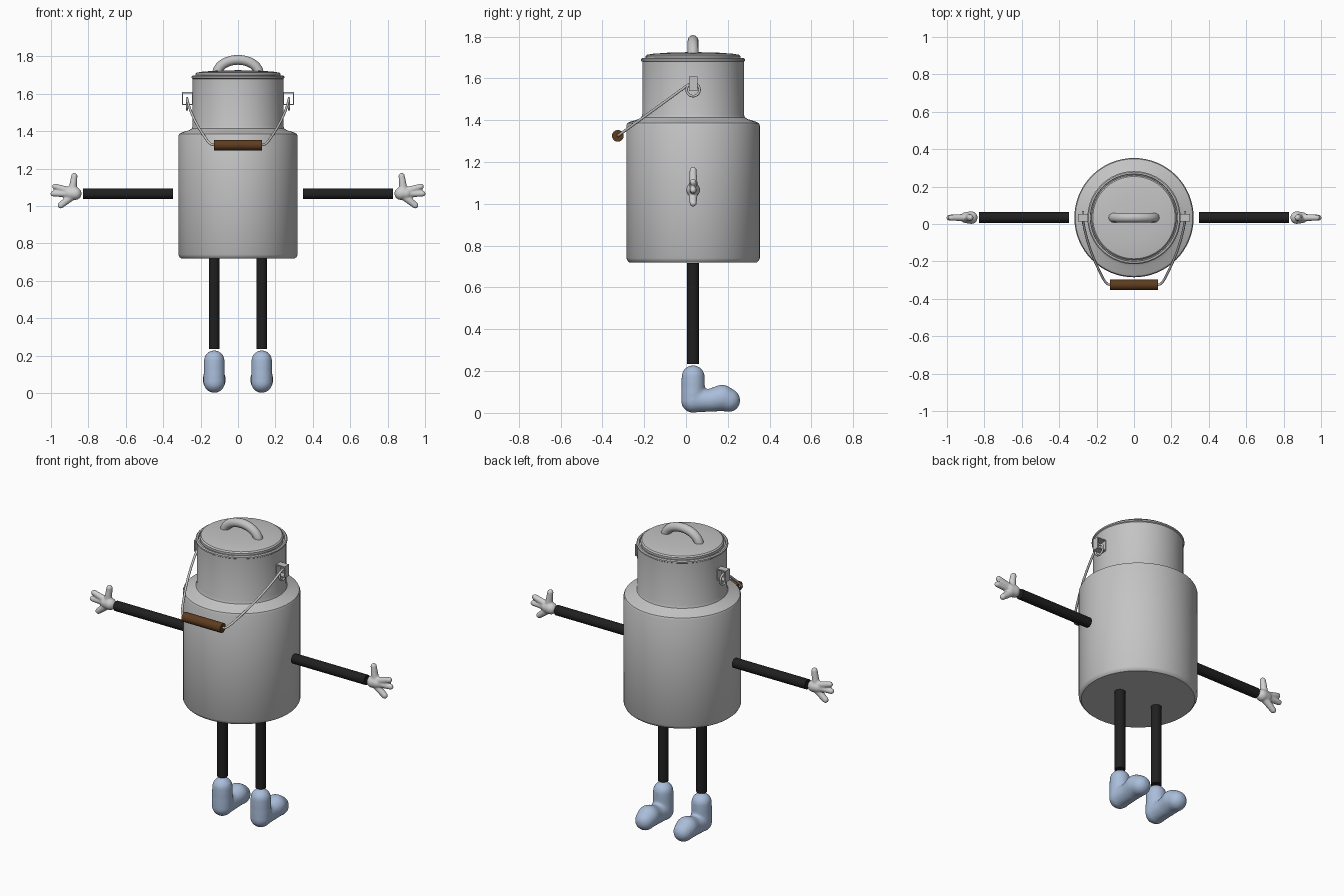
import bpy, bmesh, math
from mathutils import Vector, Matrix

if "Cube" in bpy.data.objects:
    bpy.data.objects.remove(bpy.data.objects["Cube"])

CY = 0.034  # body axis in y


def material(name, rgb):
    m = bpy.data.materials.new(name)
    m.diffuse_color = (*rgb, 1)
    m.use_nodes = True
    m.node_tree.nodes["Principled BSDF"].inputs["Base Color"].default_value = m.diffuse_color
    return m


METAL = material("grey metal", (0.55, 0.55, 0.55))
GLOVE = material("pale grey", (0.63, 0.63, 0.63))
BLACK = material("black", (0.014, 0.014, 0.014))
BLUE = material("light blue", (0.40, 0.51, 0.70))
BROWN = material("brown wood", (0.11, 0.045, 0.014))


def activate(ob):
    bpy.ops.object.select_all(action='DESELECT')
    ob.select_set(True)
    bpy.context.view_layer.objects.active = ob


def finish(name, bm, mat, angle=35):
    bmesh.ops.recalc_face_normals(bm, faces=bm.faces)
    me = bpy.data.meshes.new(name)
    bm.to_mesh(me)
    bm.free()
    me.materials.append(mat)
    ob = bpy.data.objects.new(name, me)
    bpy.context.collection.objects.link(ob)
    activate(ob)
    bpy.ops.object.shade_smooth_by_angle(angle=math.radians(angle))
    return ob


def lathe(name, profile, mat, n=64):
    bm = bmesh.new()
    rings = [[bm.verts.new((r * math.cos(2 * math.pi * i / n),
                            CY + r * math.sin(2 * math.pi * i / n), z))
              for i in range(n)] for r, z in profile]
    for a, b in zip(rings, rings[1:]):
        for i in range(n):
            j = (i + 1) % n
            bm.faces.new((a[i], a[j], b[j], b[i]))
    bmesh.ops.remove_doubles(bm, verts=bm.verts, dist=1e-5)
    return finish(name, bm, mat)


def rod(name, a, b, r, mat, n=20):
    a, b = Vector(a), Vector(b)
    d = b - a
    bm = bmesh.new()
    rot = d.to_track_quat('Z', 'Y').to_matrix().to_4x4()
    bmesh.ops.create_cone(bm, cap_ends=True, segments=n, radius1=r, radius2=r,
                          depth=d.length, matrix=Matrix.Translation((a + b) / 2) @ rot)
    return finish(name, bm, mat)


def tube(name, pts, r, mat, cyclic=False):
    cu = bpy.data.curves.new(name, 'CURVE')
    cu.dimensions = '3D'
    cu.bevel_depth, cu.bevel_resolution, cu.use_fill_caps = r, 4, True
    sp = cu.splines.new('POLY')
    sp.points.add(len(pts) - 1)
    for p, c in zip(sp.points, pts):
        p.co = (*c, 1)
    sp.use_cyclic_u = cyclic
    cu.materials.append(mat)
    ob = bpy.data.objects.new(name, cu)
    bpy.context.collection.objects.link(ob)
    activate(ob)
    bpy.ops.object.convert(target='MESH')
    bpy.ops.object.shade_smooth_by_angle(angle=math.radians(50))
    return ob


def blob(name, limbs, voxel, mat, smooth):
    """Tapered capsules (a, radius_a, b, radius_b) fused into one soft form."""
    bm = bmesh.new()
    for a, ra, b, rb in limbs:
        for i in range(13):
            t = i / 12
            bmesh.ops.create_uvsphere(
                bm, u_segments=20, v_segments=12, radius=ra + (rb - ra) * t,
                matrix=Matrix.Translation(Vector(a).lerp(Vector(b), t)))
    ob = finish(name, bm, mat)
    m = ob.modifiers.new("fuse", 'REMESH')
    m.mode, m.voxel_size, m.use_smooth_shade = 'VOXEL', voxel, True
    s = ob.modifiers.new("soften", 'SMOOTH')
    s.factor, s.iterations = 0.5, smooth
    activate(ob)
    for mod in ("fuse", "soften"):
        bpy.ops.object.modifier_apply(modifier=mod)
    bpy.ops.object.shade_smooth()
    return ob


# can with shoulder, neck and rolled rim
lathe("can_body", [(0, 0.72), (0.305, 0.72), (0.312, 0.726), (0.319, 0.74),
                   (0.319, 1.375), (0.314, 1.386), (0.30, 1.393), (0.262, 1.405),
                   (0.248, 1.413), (0.243, 1.428), (0.243, 1.68), (0.249, 1.684),
                   (0.249, 1.692), (0.243, 1.697), (0.234, 1.697), (0.232, 1.685),
                   (0, 1.685)], METAL)

# domed lid and its handle
lathe("lid", [(0.226, 1.686), (0.227, 1.706), (0.22, 1.713), (0.19, 1.718),
              (0.12, 1.723), (0, 1.726)], METAL)
arc = [math.pi * i / 24 for i in range(25)]
tube("lid_handle", [(0.112 * math.cos(t), CY, 1.705 + 0.076 * math.sin(t)) for t in arc],
     0.026, METAL)

for s, side in ((-1, "left"), (1, "right")):
    # strap bracket: square frame open front to back
    bm = bmesh.new()
    for cx, cz, w, h in ((0.297, 1.574, 0.006, 0.068), (0.268, 1.605, 0.064, 0.006),
                         (0.268, 1.543, 0.064, 0.006), (0.242, 1.574, 0.008, 0.068)):
        bmesh.ops.create_cube(bm, size=1, matrix=Matrix.Translation((s * cx, CY, cz))
                              @ Matrix.Diagonal((w, 0.04, h, 1)))
    finish(side + "_bracket", bm, METAL)

    # wire loop through the bracket
    ring = [2 * math.pi * i / 24 for i in range(24)]
    tube(side + "_wire_loop", [(s * 0.272, CY + 0.031 * math.cos(t), 1.546 + 0.031 * math.sin(t))
                               for t in ring], 0.006, METAL, True)

    # carrying wire, bowed inwards toward the grip
    path = [(0.272, 1.572), (0.264, 1.54), (0.25, 1.50), (0.23, 1.455), (0.208, 1.415),
            (0.187, 1.382), (0.165, 1.35), (0.15, 1.334), (0.138, 1.327), (0.1, 1.325)]
    tube(side + "_carry_wire", [(s * x, -0.326 + (z - 1.325) / 0.247 * 0.34, z)
                                for x, z in path], 0.0065, METAL)

    # arm and leg rods
    rod(side + "_arm", (s * 0.348, CY, 1.065), (s * 0.83, CY, 1.065), 0.029, BLACK)
    rod(side + "_leg", (s * 0.127, CY, 0.235), (s * 0.127, CY, 0.718), 0.029, BLACK)

    # open hand: palm, thumb and three fingers
    def h(x, z):
        return (s * x, CY, z)
    blob(side + "_hand", [
        (h(0.870, 1.066), 0.034, h(0.898, 1.066), 0.030),
        (h(0.885, 1.085), 0.022, h(0.875, 1.160), 0.017),
        (h(0.900, 1.080), 0.020, h(0.978, 1.104), 0.016),
        (h(0.900, 1.065), 0.020, h(0.987, 1.066), 0.016),
        (h(0.890, 1.050), 0.022, h(0.948, 1.003), 0.017)], 0.005, GLOVE, 4)

    # boot with the toe toward the back
    x = s * 0.127
    blob(side + "_boot", [
        ((x, CY, 0.058), 0.058, (x, CY, 0.172), 0.056),
        ((x, CY, 0.058), 0.056, (x, 0.12, 0.060), 0.055),
        ((x, 0.12, 0.060), 0.055, (x, 0.172, 0.072), 0.063),
        ((x, 0.172, 0.072), 0.062, (x, 0.204, 0.060), 0.056)], 0.008, BLUE, 6)

# wooden grip
rod("grip", (-0.127, -0.326, 1.325), (0.127, -0.326, 1.325), 0.028, BROWN, 24)
